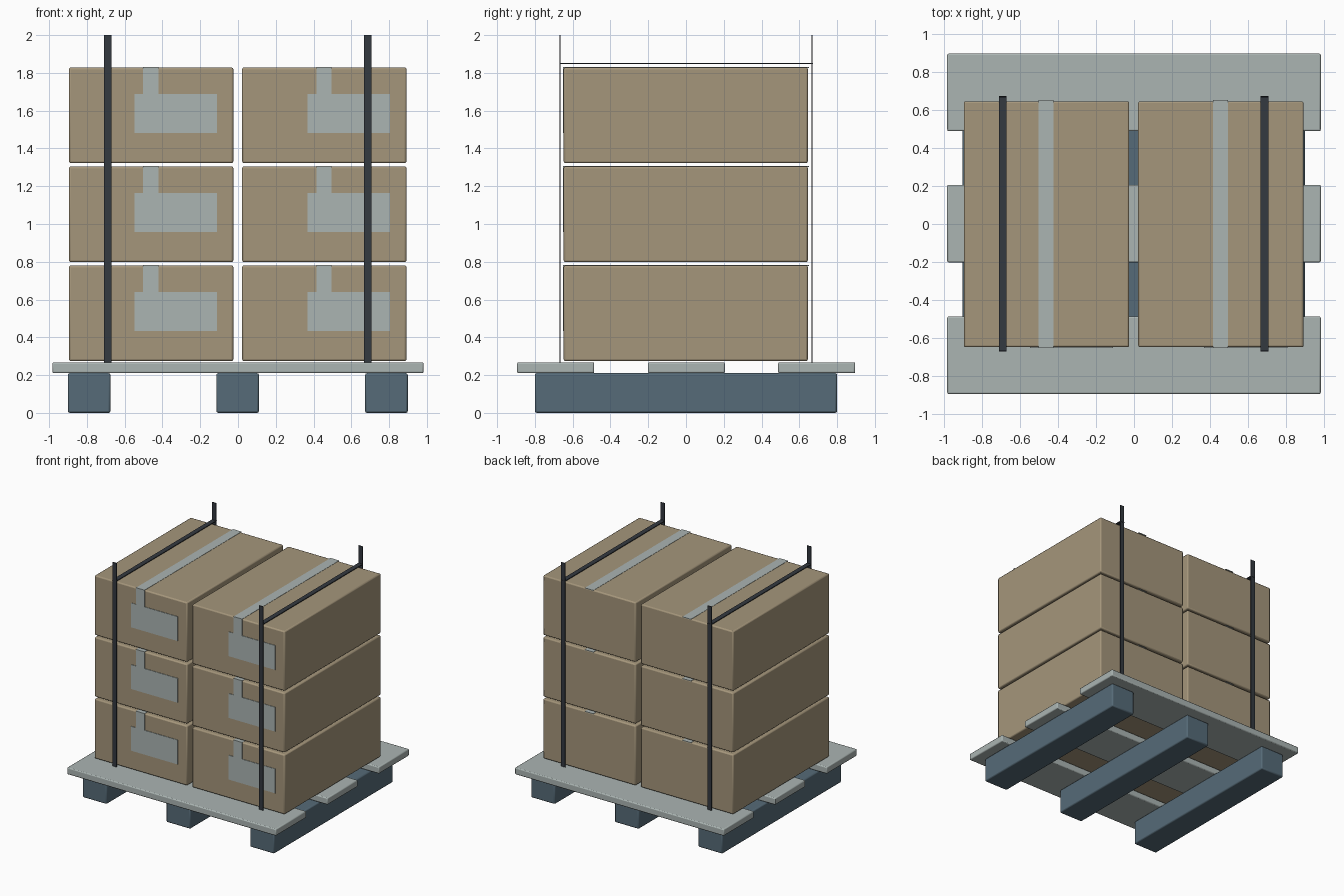
import bpy

if "Cube" in bpy.data.objects:
    bpy.data.objects.remove(bpy.data.objects["Cube"])


def material(name, rgb):
    m = bpy.data.materials.new(name)
    m.diffuse_color = (*rgb, 1.0)
    m.use_nodes = True
    m.node_tree.nodes["Principled BSDF"].inputs["Base Color"].default_value = m.diffuse_color
    return m


CARDBOARD = material("cardboard", (0.376, 0.305, 0.198))
GREY = material("pale_grey", (0.407, 0.462, 0.450))
BLUE = material("slate_blue", (0.093, 0.147, 0.188))
DARK = material("dark_strap", (0.034, 0.041, 0.051))


def block(name, x, y, z, mat, bevel=0.0):
    """Box spanning the given (min, max) ranges, with softly rounded edges."""
    spans = (x, y, z)
    bpy.ops.mesh.primitive_cube_add(size=1, location=[(a + b) / 2 for a, b in spans])
    ob = bpy.context.object
    ob.name = name
    ob.scale = [b - a for a, b in spans]
    bpy.ops.object.transform_apply(location=False, rotation=False, scale=True)
    ob.data.materials.append(mat)
    if bevel:
        mod = ob.modifiers.new("rounded_edges", 'BEVEL')
        mod.width = bevel
        mod.segments = 2
        bpy.ops.object.shade_smooth_by_angle()
    return ob


# Pallet: three bearers running front to back
for cx in (-0.788, -0.002, 0.786):
    block("pallet_bearer", (cx - 0.113, cx + 0.113), (-0.8, 0.8), (0, 0.21), BLUE, 0.01)

# Pallet: three deck boards running across
for cy in (-0.69, 0.002, 0.692):
    block("deck_board", (-0.982, 0.982), (cy - 0.204, cy + 0.204), (0.21, 0.268), GREY, 0.008)

# Cartons in two stacks of three, each with tape and a front label
for cx in (-0.46, 0.457):
    for level in range(3):
        z0 = 0.274 + 0.524 * level
        z1 = z0 + 0.507
        block("carton", (cx - 0.435, cx + 0.435), (-0.648, 0.645), (z0, z1), CARDBOARD, 0.01)
        tape = (cx - 0.042, cx + 0.038)
        block("top_tape", tape, (-0.652, 0.651), (z1 - 0.003, z1 + 0.002), GREY)
        block("front_tape", tape, (-0.652, -0.645), (z1 - 0.14, z1 + 0.002), GREY)
        block("front_label", (cx - 0.088, cx + 0.349), (-0.652, -0.645),
              (z1 - 0.347, z1 - 0.14), GREY)

# Straps: upright bands front and back, joined over the cartons
for cx in (-0.69, 0.686):
    band = (cx - 0.02, cx + 0.02)
    for y in (-0.668, 0.667):
        block("upright_strap", band, (y - 0.003, y + 0.003), (0.268, 2.0), DARK)
    block("top_strap", band, (-0.668, 0.672), (1.846, 1.852), DARK)
